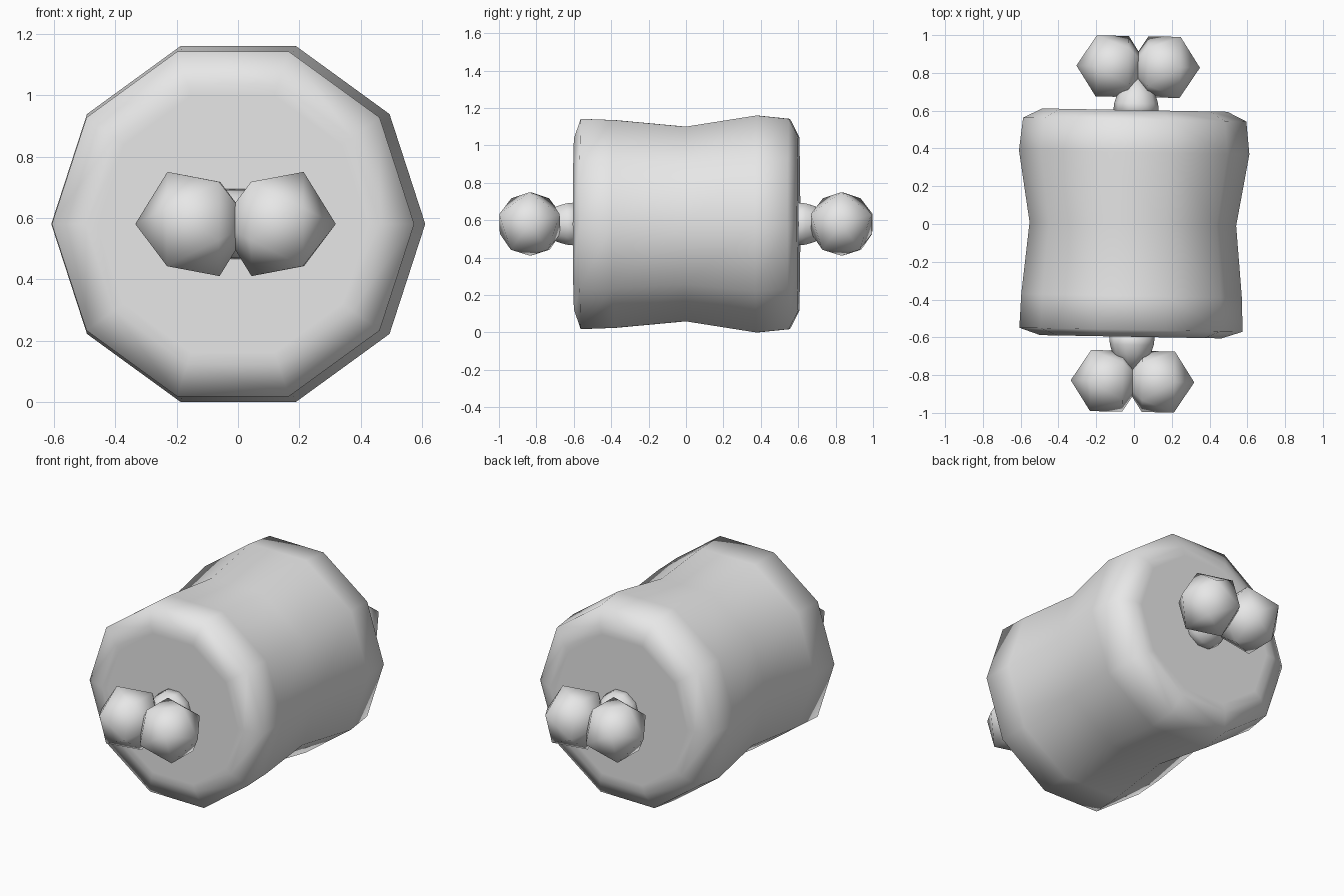
import bpy, bmesh, math
from mathutils import Matrix, Vector

# Remove the default cube
cube = bpy.data.objects.get("Cube")
if cube:
    bpy.data.objects.remove(cube, do_unlink=True)

SIDES = 10
MID_Z = 0.58
YAW = Matrix.Rotation(-0.018, 4, 'Z')   # the whole model is turned very slightly

# One grey material
grey = bpy.data.materials.new("plain_grey")
grey.use_nodes = True
grey.diffuse_color = (0.8, 0.8, 0.8, 1)
grey.node_tree.nodes["Principled BSDF"].inputs["Base Color"].default_value = (0.8, 0.8, 0.8, 1)


def finish(name, bm, x):
    """Turn a bmesh into a smooth, coloured object centred on the axis."""
    bmesh.ops.recalc_face_normals(bm, faces=bm.faces)
    bm.transform(Matrix.Translation((x, 0, MID_Z)) @ YAW)
    for face in bm.faces:
        face.smooth = True
    mesh = bpy.data.meshes.new(name)
    bm.to_mesh(mesh)
    bm.free()
    mesh.materials.append(grey)
    obj = bpy.data.objects.new(name, mesh)
    bpy.context.collection.objects.link(obj)
    return obj


def lathe(name, profile, x=0.0):
    """Ten-sided solid around the y axis from (y, radius) pairs."""
    bm = bmesh.new()
    rings = []
    for y, r in profile:
        angles = [math.tau * i / SIDES for i in range(SIDES)]
        rings.append([bm.verts.new((r * math.cos(a), y, r * math.sin(a))) for a in angles])
    for low, high in zip(rings, rings[1:]):
        for i in range(SIDES):
            j = (i + 1) % SIDES
            bm.faces.new((low[i], low[j], high[j], high[i]))
    bm.faces.new(rings[0])
    bm.faces.new(rings[-1])
    return finish(name, bm, x)


def ball(name, side, y):
    """Icosahedron with one corner pointing sideways, away from its twin."""
    bm = bmesh.new()
    bmesh.ops.create_icosphere(bm, subdivisions=1, radius=0.19)
    bm.verts.ensure_lookup_table()
    # Point one corner along +x and one corner of the next ring straight up
    pole = max(bm.verts, key=lambda v: v.co.z)
    near = pole.link_edges[0].other_vert(pole)
    ax = pole.co.normalized()
    up = (near.co - ax * near.co.dot(ax)).normalized()
    bm.transform(Matrix((ax, up.cross(ax), up)).to_4x4())
    bm.transform(Matrix.Translation((0.137, y, 0)))
    bm.transform(Matrix.Diagonal((side, 1, 1, 1)))
    return finish(name, bm, 0.007)


# Waisted barrel with bevelled ends
lathe("body", [(-0.597, 0.44), (-0.597, 0.48), (-0.56, 0.591), (-0.38, 0.584),
               (0, 0.547),
               (0.38, 0.61), (0.553, 0.591), (0.603, 0.49), (0.603, 0.44)], x=-0.006)

# A short neck and a pair of merged balls at each end
for end, d in (("front", -1), ("back", 1)):
    lathe(end + "_neck", [(d * 0.58, 0.122), (d * 0.64, 0.116), (d * 0.69, 0.1), (d * 0.77, 0.03)])
    ball(end + "_left_ball", 1, d * 0.833)
    ball(end + "_right_ball", -1, d * 0.833)
